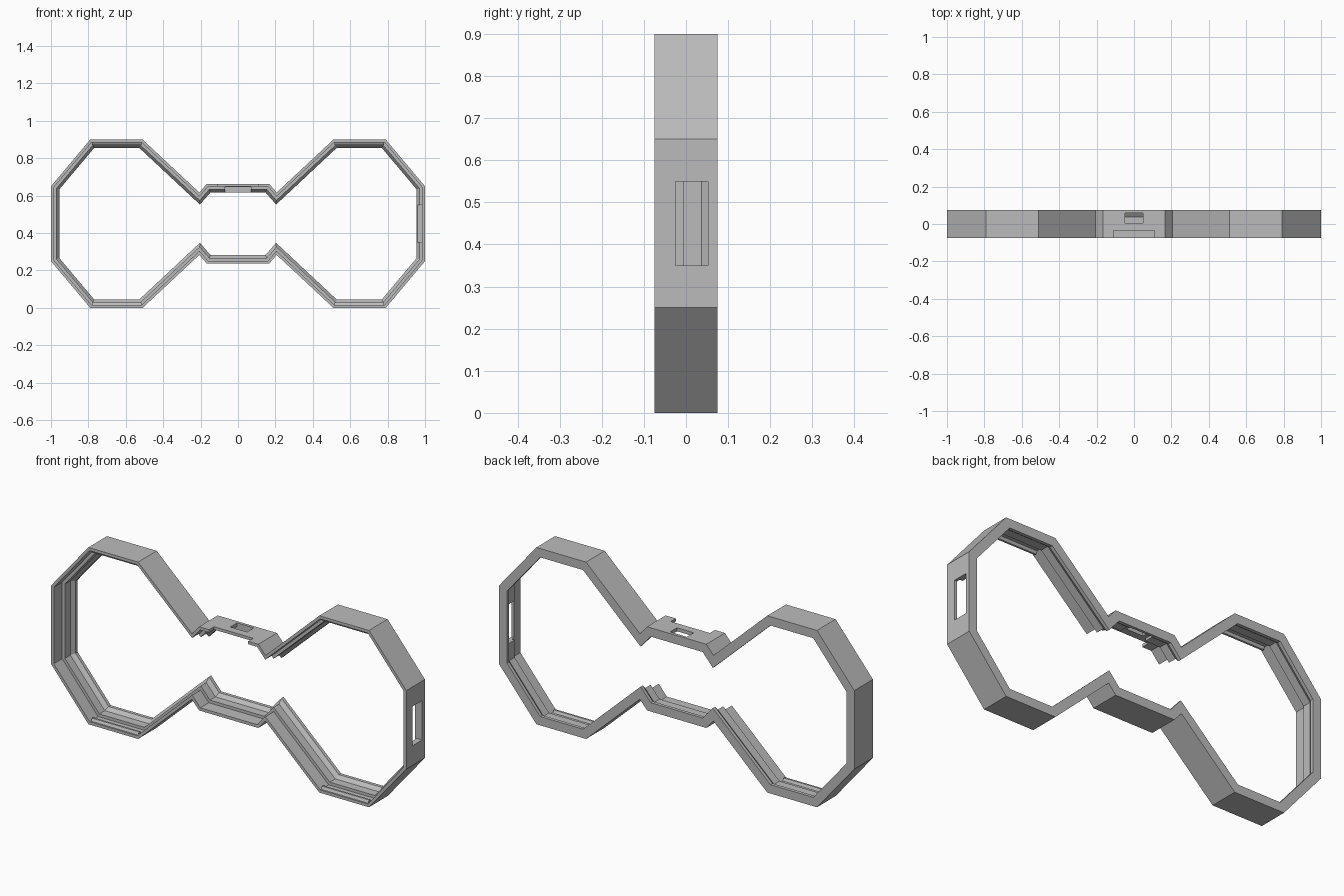
import bpy, bmesh
from mathutils import Vector

cube = bpy.data.objects.get("Cube")
if cube:
    bpy.data.objects.remove(cube, do_unlink=True)

MID = 0.45       # height of the symmetry line
HALF = 0.075     # half of the depth

grey = bpy.data.materials.new("light_grey")
grey.use_nodes = True
grey.diffuse_color = (0.5, 0.5, 0.5, 1)
grey.node_tree.nodes["Principled BSDF"].inputs["Base Color"].default_value = (0.5, 0.5, 0.5, 1)


def make_object(name, bm):
    bmesh.ops.recalc_face_normals(bm, faces=bm.faces)
    mesh = bpy.data.meshes.new(name)
    bm.to_mesh(mesh)
    bm.free()
    mesh.materials.append(grey)
    obj = bpy.data.objects.new(name, mesh)
    bpy.context.collection.objects.link(obj)
    return obj


def box(name, lo, hi):
    bm = bmesh.new()
    bmesh.ops.create_cube(bm, size=1)
    for v in bm.verts:
        v.co = [(a + b) / 2 + c * (b - a) for a, b, c in zip(lo, hi, v.co)]
    return make_object(name, bm)


def inset(loop, d):
    """Move a counter-clockwise outline inward by d with mitred corners."""
    result = []
    for i, p in enumerate(loop):
        e1 = (p - loop[i - 1]).normalized()
        e2 = (loop[(i + 1) % len(loop)] - p).normalized()
        n1, n2 = Vector((-e1.y, e1.x)), Vector((-e2.y, e2.x))
        result.append(p + (n1 + n2) * d / (1 + n1.dot(n2)))
    return result


# Outline: one quarter, mirrored to all four
quarter = [(1, 0.2), (0.79, 0.45), (0.51, 0.45), (0.207, 0.167), (0.167, 0.213)]
upper = quarter + [(-x, z) for x, z in reversed(quarter)]
outline = upper + [(x, -z) for x, z in reversed(upper)]
outline = [Vector((x, z + MID)) for x, z in outline]

# Stepped wall section: (inset, y)
section = [(0, -HALF), (0.015, -HALF), (0.015, -0.007), (0.03, -0.007),
           (0.03, 0.037), (0.045, 0.058), (0.045, HALF), (0, HALF)]

# Frame: the section swept round the outline
bm = bmesh.new()
rings = [[bm.verts.new((p.x, y, p.y)) for p in inset(outline, d)] for d, y in section]
for k, ring in enumerate(rings):
    after = rings[(k + 1) % len(rings)]
    for i in range(len(ring)):
        j = (i + 1) % len(ring)
        bm.faces.new((ring[i], ring[j], after[j], after[i]))
frame = make_object("goggle_frame", bm)

# Openings: side window, top slot, front notch and connector recess
cutters = [
    box("side_window_cutter", (0.9, -0.025, 0.35), (1.1, 0.052, 0.55)),
    box("top_slot_cutter", (-0.047, 0.005, 0.58), (0.047, 0.06, 0.75)),
    box("front_notch_cutter", (-0.11, -0.1, 0.58), (0.11, -0.035, 0.75)),
    box("recess_cutter", (-0.07, -0.09, 0.58), (0.07, 0.0615, 0.645)),
]
bpy.context.view_layer.objects.active = frame
for cutter in cutters:
    cutter.hide_render = True
    mod = frame.modifiers.new(cutter.name, "BOOLEAN")
    mod.operation = "DIFFERENCE"
    mod.solver = "EXACT"
    mod.object = cutter
    bpy.ops.object.modifier_apply(modifier=mod.name)
for cutter in cutters:
    bpy.data.objects.remove(cutter, do_unlink=True)

# Snap ridges inside the four flat top and bottom walls
for side, sx in (("left", 1), ("right", -1)):
    for level, sz in (("top", 1), ("bottom", -1)):
        bm = bmesh.new()
        ends = []
        for x in (0.515, 0.78):
            ends.append([bm.verts.new((sx * x, y, MID + sz * h)) for y, h in
                         ((-0.068, 0.437), (-0.06, 0.422), (-0.05, 0.422), (-0.042, 0.437))])
            bm.faces.new(ends[-1])
        for i in range(4):
            j = (i + 1) % 4
            bm.faces.new((ends[0][i], ends[0][j], ends[1][j], ends[1][i]))
        make_object(f"snap_ridge_{side}_{level}", bm)
